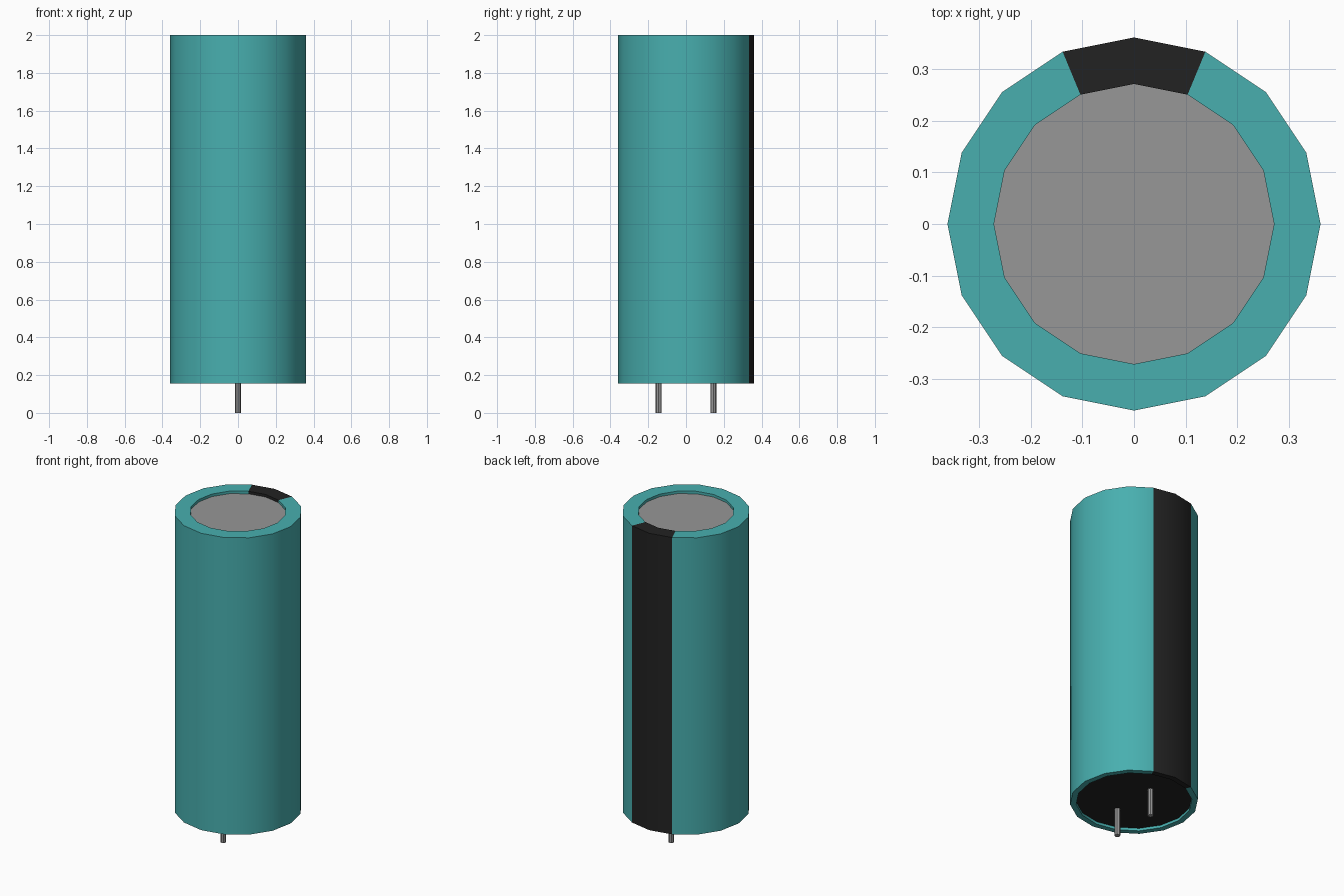
import bpy
import bmesh
from math import cos, sin, pi, radians

cube = bpy.data.objects.get("Cube")
if cube:
    bpy.data.objects.remove(cube)


def material(name, rgb):
    m = bpy.data.materials.new(name)
    m.use_nodes = True
    m.diffuse_color = (*rgb, 1)
    m.node_tree.nodes["Principled BSDF"].inputs["Base Color"].default_value = (*rgb, 1)
    return m


TEAL = material("teal sleeve", (0.065, 0.43, 0.43))
BLACK = material("black", (0.016, 0.016, 0.016))
GREY = material("grey metal", (0.31, 0.31, 0.31))


def lathe(name, profile, sides, mats, center=(0, 0), caps=(False, False)):
    """Revolve (radius, z) points about a vertical axis, with optional end caps."""
    bm = bmesh.new()
    rings = [[bm.verts.new((center[0] + r * cos(2 * pi * i / sides),
                            center[1] + r * sin(2 * pi * i / sides), z))
              for i in range(sides)] for r, z in profile]
    for low, high in zip(rings, rings[1:]):
        for i in range(sides):
            j = (i + 1) % sides
            bm.faces.new((low[i], low[j], high[j], high[i]))
    if caps[0]:
        bm.faces.new(rings[0][::-1])
    if caps[1]:
        bm.faces.new(rings[-1])
    mesh = bpy.data.meshes.new(name)
    bm.to_mesh(mesh)
    bm.free()
    for m in mats:
        mesh.materials.append(m)
    obj = bpy.data.objects.new(name, mesh)
    bpy.context.collection.objects.link(obj)
    bpy.ops.object.select_all(action="DESELECT")
    obj.select_set(True)
    bpy.context.view_layer.objects.active = obj
    bpy.ops.object.shade_smooth_by_angle(angle=radians(30))
    return obj


SIDES, RADIUS = 16, 0.361
BOTTOM, TOP, RECESS = 0.155, 2.0, 0.016
TOP_HOLE, BOTTOM_HOLE = 0.271, 0.327

# Sleeve with rolled rims; the two rear panels form the polarity stripe
sleeve = lathe("sleeve", [(BOTTOM_HOLE, BOTTOM + RECESS), (BOTTOM_HOLE, BOTTOM),
                          (RADIUS, BOTTOM), (RADIUS, TOP),
                          (TOP_HOLE, TOP), (TOP_HOLE, TOP - RECESS)],
               SIDES, [TEAL, BLACK])
for face in sleeve.data.polygons:
    c = face.center
    if c.y > 0 and abs(c.x) < 0.4 * c.y:
        face.material_index = 1

# Recessed metal top and rubber base seal
lathe("top_plate", [(TOP_HOLE, TOP - RECESS)], SIDES, [GREY], caps=(False, True))
lathe("base_seal", [(BOTTOM_HOLE, BOTTOM + RECESS)], SIDES, [BLACK], caps=(True, False))

# Two lead pins
for label, y in (("front", -0.145), ("back", 0.145)):
    lathe(label + "_pin", [(0.0165, 0), (0.0165, BOTTOM + RECESS)], 8, [GREY],
          center=(0, y), caps=(True, True))
